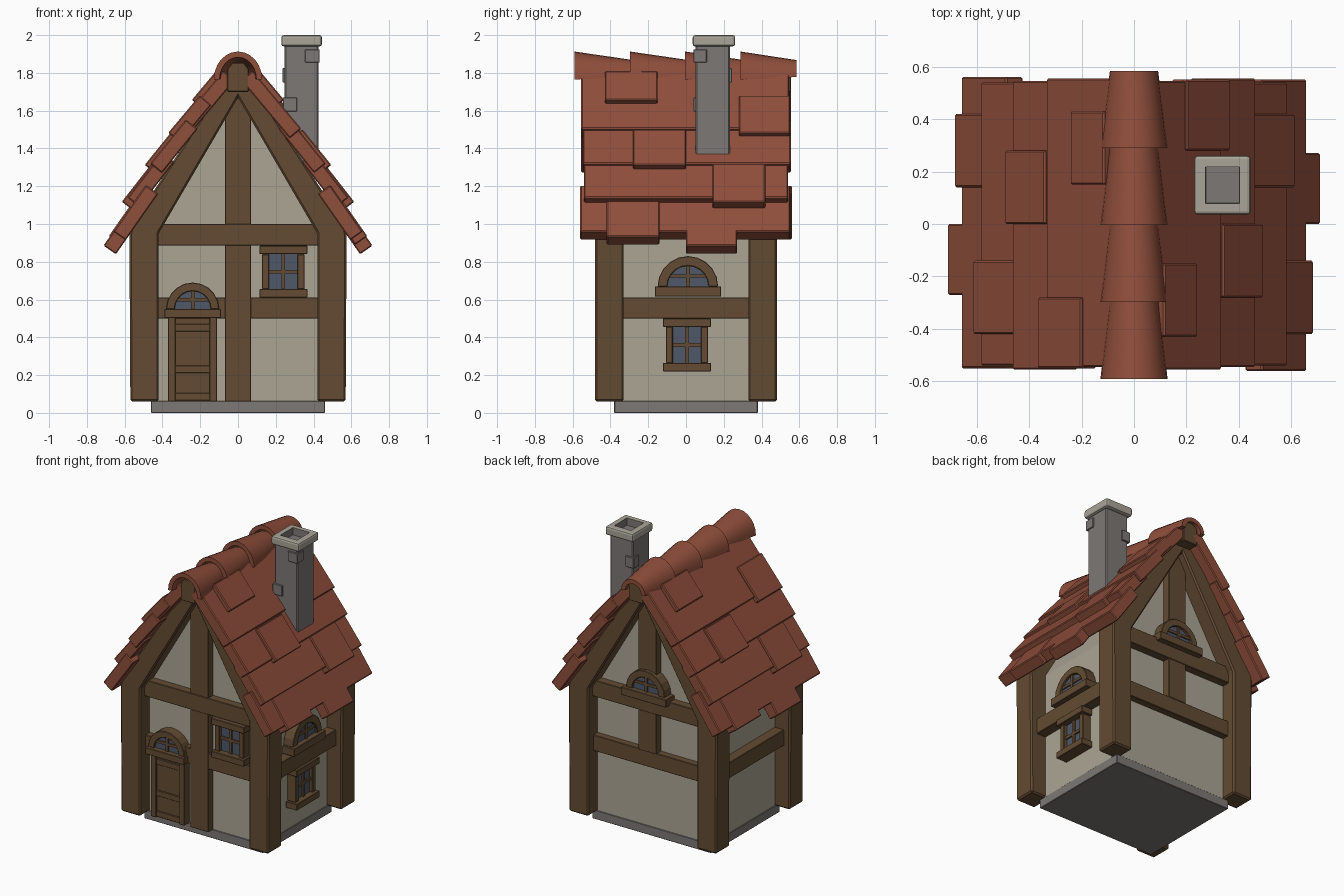
import bpy, bmesh, math
from mathutils import Matrix, Vector

if "Cube" in bpy.data.objects:
    bpy.data.objects.remove(bpy.data.objects["Cube"])


def material(name, r, g, b):
    m = bpy.data.materials.new(name)
    lin = [((c / 255 + 0.055) / 1.055) ** 2.4 for c in (r, g, b)]
    m.diffuse_color = (*lin, 1)
    m.use_nodes = True
    m.node_tree.nodes["Principled BSDF"].inputs["Base Color"].default_value = m.diffuse_color
    return m


PLASTER = material("plaster", 172, 165, 149)
WOOD = material("brown wood", 99, 75, 50)
TILE = material("red roof tile", 143, 78, 59)
STONE = material("grey stone", 125, 120, 118)
CAP = material("pale stone", 170, 165, 152)
GLASS = material("blue glass", 78, 88, 106)
I = Matrix.Identity(4)


def finish(name, bm, mats, M=I, bevel=0.0):
    bmesh.ops.recalc_face_normals(bm, faces=bm.faces)
    me = bpy.data.meshes.new(name)
    bm.to_mesh(me)
    bm.free()
    for m in mats:
        me.materials.append(m)
    ob = bpy.data.objects.new(name, me)
    ob.matrix_world = M
    bpy.context.collection.objects.link(ob)
    if bevel:
        mod = ob.modifiers.new("bevel", "BEVEL")
        mod.width, mod.segments, mod.limit_method = bevel, 1, 'ANGLE'
    return ob


def prism(name, pts, y0, y1, mat, M=I, bevel=0.0):
    """Extrude an (x, z) outline from y0 to y1."""
    bm = bmesh.new()
    f = bm.faces.new([bm.verts.new((x, y0, z)) for x, z in pts])
    r = bmesh.ops.extrude_face_region(bm, geom=[f])
    vs = [v for v in r["geom"] if isinstance(v, bmesh.types.BMVert)]
    bmesh.ops.translate(bm, verts=vs, vec=(0, y1 - y0, 0))
    return finish(name, bm, [mat], M, bevel)


def box(name, x0, x1, y0, y1, z0, z1, mat, M=I, bevel=0.003):
    return prism(name, [(x0, z0), (x1, z0), (x1, z1), (x0, z1)], y0, y1, mat, M, bevel)


def arc(cx, cz, r, n=10, rz=None):
    return [(cx + r * math.cos(math.pi * i / n), cz + (rz or r) * math.sin(math.pi * i / n))
            for i in range(n + 1)]


# wall frames: local -y points out of the wall
turn = lambda deg: Matrix.Rotation(math.radians(deg), 4, 'Z')
FRONT = Matrix.Translation((0, -0.376, 0))
BACK = turn(180) @ FRONT
RIGHT = Matrix.Translation((0.456, 0, 0)) @ turn(90)
LEFT = turn(180) @ RIGHT

# plinth and plaster body
box("plinth", -0.46, 0.46, -0.38, 0.38, 0, 0.063, STONE)
prism("walls", [(-0.456, 0.06), (0.456, 0.06), (0.456, 0.95), (0, 1.73), (-0.456, 0.95)],
      -0.376, 0.376, PLASTER)

# corner posts joined to gable rafters
half = [(0.42, 0.06), (0.57, 0.06), (0.575, 0.94), (0.56, 1.0)]
outline = half + [(0, 1.86)] + [(-x, z) for x, z in reversed(half)] + \
    [(-0.42, 0.95), (0, 1.67), (0.42, 0.95)]
for n, M in (("front", I), ("back", turn(180))):
    prism(n + "_posts_and_rafters", outline, -0.482, -0.33, WOOD, M, 0.01)

# ridge beam
prism("ridge_beam", [(-0.057, 1.70), (0.057, 1.70), (0.057, 1.82), (0.03, 1.855),
                     (-0.03, 1.855), (-0.057, 1.82)], -0.555, 0.555, WOOD, I, 0.004)

# horizontal beams and centre posts
for n, M in (("front", FRONT), ("back", BACK)):
    box(n + "_upper_beam", -0.43, 0.43, -0.056, 0.02, 0.885, 1.0, WOOD, M)
    box(n + "_middle_beam", -0.43, 0.43, -0.048, 0.02, 0.50, 0.61, WOOD, M)
    box(n + "_centre_post", -0.07, 0.07, -0.052, 0.02, 0.06 if n == "front" else 0.605,
        1.69, WOOD, M)
for n, M in (("right", RIGHT), ("left", LEFT)):
    box(n + "_middle_beam", -0.34, 0.34, -0.07, 0.02, 0.50, 0.61, WOOD, M)


def arched_window(n, M, cx, z, r, sill_w, sill_h):
    ri = r * 0.68
    prism(n + "_glass", arc(cx, z, r * 0.8), -0.058, 0, GLASS, M)
    prism(n + "_arch", arc(cx, z, r) + arc(cx, z, ri)[::-1], -0.075, 0, WOOD, M, 0.003)
    box(n + "_upright_bar", cx - 0.01, cx + 0.01, -0.068, -0.05, z, z + ri + 0.01, WOOD, M, 0)
    box(n + "_cross_bar", cx - ri, cx + ri, -0.067, -0.05, z + ri * 0.42,
        z + ri * 0.42 + 0.018, WOOD, M, 0)
    box(n + "_sill", cx - sill_w / 2, cx + sill_w / 2, -0.095, 0, z - sill_h, z, WOOD, M)


def square_window(n, M, cx, z0, z1):
    a, b = z0 + 0.045, z1 - 0.045
    mid = (a + b) / 2
    box(n + "_glass", cx - 0.09, cx + 0.09, -0.04, 0, a, b, GLASS, M, 0)
    for s, side in ((-1, "left"), (1, "right")):
        xs = sorted((cx + s * 0.075, cx + s * 0.112))
        box(f"{n}_{side}_jamb", *xs, -0.065, 0, a, b, WOOD, M)
    box(n + "_upright_bar", cx - 0.01, cx + 0.01, -0.052, -0.03, a, b, WOOD, M, 0)
    box(n + "_cross_bar", cx - 0.08, cx + 0.08, -0.051, -0.03, mid - 0.01, mid + 0.01, WOOD, M, 0)
    box(n + "_lintel", cx - 0.127, cx + 0.127, -0.085, 0, b, z1, WOOD, M)
    box(n + "_sill", cx - 0.127, cx + 0.127, -0.085, 0, z0, a, WOOD, M)


arched_window("door_window", FRONT, -0.24, 0.55, 0.14, 0.30, 0.047)
arched_window("side_arch_window", RIGHT, 0.01, 0.67, 0.16, 0.35, 0.055)
arched_window("back_arch_window", BACK, 0, 1.03, 0.15, 0.35, 0.055)
square_window("front_window", FRONT, 0.24, 0.61, 0.885)
square_window("side_window", RIGHT, 0.005, 0.22, 0.50)

# door
box("door_panel", -0.35, -0.13, -0.045, 0, 0.06, 0.505, WOOD, FRONT, 0)
for x in (-0.37, -0.15):
    box("door_jamb", x, x + 0.04, -0.06, 0, 0.06, 0.505, WOOD, FRONT)
for z in (0.065, 0.21, 0.43):
    box("door_rail", -0.34, -0.14, -0.052, 0, z, z + 0.04, WOOD, FRONT)


# roof tiles: slabs whose lower outer corner is p, sloping at a given angle
def tile(name, M, p, angle, length, y0, y1, drop=0.0, lift=0.0, thick=0.08):
    a = math.radians(angle)
    d, nrm = Vector((math.cos(a), -math.sin(a))), Vector((math.sin(a), math.cos(a)))
    p = Vector(p) + d * (drop / d.x) + nrm * lift
    up = p - d * (length + drop / d.x)
    prism(name, [p, up, up - nrm * thick, p - nrm * thick], y0, y1, TILE, M, 0.006)


# corner, angle, length, y range, then the one lower-hanging tile in the course
COURSES = [((0.335, 1.505), 50, 0.40, -0.555, 0.545, 0.28, 0.55, 0.025, 0.012),
           ((0.465, 1.32), 51, 0.30, -0.545, 0.555, -0.28, 0.0, 0.015, 0.018),
           ((0.585, 1.14), 52, 0.30, -0.54, 0.54, 0.14, 0.42, 0.022, 0.01),
           ((0.66, 0.96), 55, 0.30, -0.56, 0.55, 0.0, 0.27, 0.052, 0.0)]
for side, M in (("right", I), ("left", turn(180))):
    for k, (p, ang, ln, y0, y1, e0, e1, drop, lift) in enumerate(COURSES):
        tile(f"{side}_tile_course_{k + 1}", M, p, ang, ln, y0, y1)
        tile(f"{side}_loose_tile_{k + 1}", M, p, ang, 0.22, e0, e1, drop, lift)
    tile(side + "_lower_edge_tile", M, (0.66, 0.96), 55, 0.2, -0.42, -0.14, 0.02, 0.006)
    tile(side + "_top_tile", M, (0.225, 1.641), 50, 0.2, -0.43, -0.15, 0, 0.025)

# ridge caps: tapered half-round shells, wide end to the front
N = 12
for k in range(4):
    ya = -0.59 + 0.293 * k
    yb = ya + (0.31 if k < 3 else 0.295)
    bm = bmesh.new()
    rings = []
    for y, r, h, z0 in ((ya, 0.128, 0.148, 1.765), (yb, 0.092, 0.09, 1.778)):
        prof = arc(0, z0, r, N, h) + arc(0, z0, r - 0.03, N, h - 0.03)[::-1]
        rings.append([bm.verts.new((x, y, z)) for x, z in prof])
    A, B = rings
    m = len(A)
    for i in range(m):
        j = (i + 1) % m
        bm.faces.new((A[i], A[j], B[j], B[i]))
    for R in rings:
        for i in range(N):
            bm.faces.new((R[i], R[i + 1], R[m - 2 - i], R[m - 1 - i]))
    ob = finish(f"ridge_cap_{k + 1}", bm, [TILE])
    bpy.ops.object.select_all(action='DESELECT')
    ob.select_set(True)
    bpy.context.view_layer.objects.active = ob
    bpy.ops.object.shade_smooth_by_angle(angle=math.radians(35))

# chimney shaft with a few proud stones
box("chimney", 0.247, 0.425, 0.05, 0.233, 1.25, 1.947, STONE, I, 0.008)
box("chimney_stone_high", 0.355, 0.432, 0.04, 0.11, 1.855, 1.925, STONE)
box("chimney_stone_middle", 0.236, 0.30, 0.18, 0.243, 1.75, 1.825, STONE)
box("chimney_stone_low", 0.238, 0.312, 0.04, 0.10, 1.595, 1.67, STONE)

# chimney cap with a sunken flue
bm = bmesh.new()
bmesh.ops.create_cube(bm, size=1, matrix=Matrix.Translation((0.337, 0.148, 1.97)) @
                      Matrix.Diagonal((0.215, 0.225, 0.06, 1)))
bmesh.ops.bevel(bm, geom=bm.edges[:], offset=0.013, segments=2, affect='EDGES', profile=0.5)
top = max(bm.faces, key=lambda f: f.calc_center_median().z)
bmesh.ops.inset_individual(bm, faces=[top], thickness=0.042)
walls = bmesh.ops.inset_individual(bm, faces=[top], thickness=0.002, depth=-0.05)["faces"]
for f in list(walls) + [top]:
    f.material_index = 1
finish("chimney_cap", bm, [CAP, STONE])
